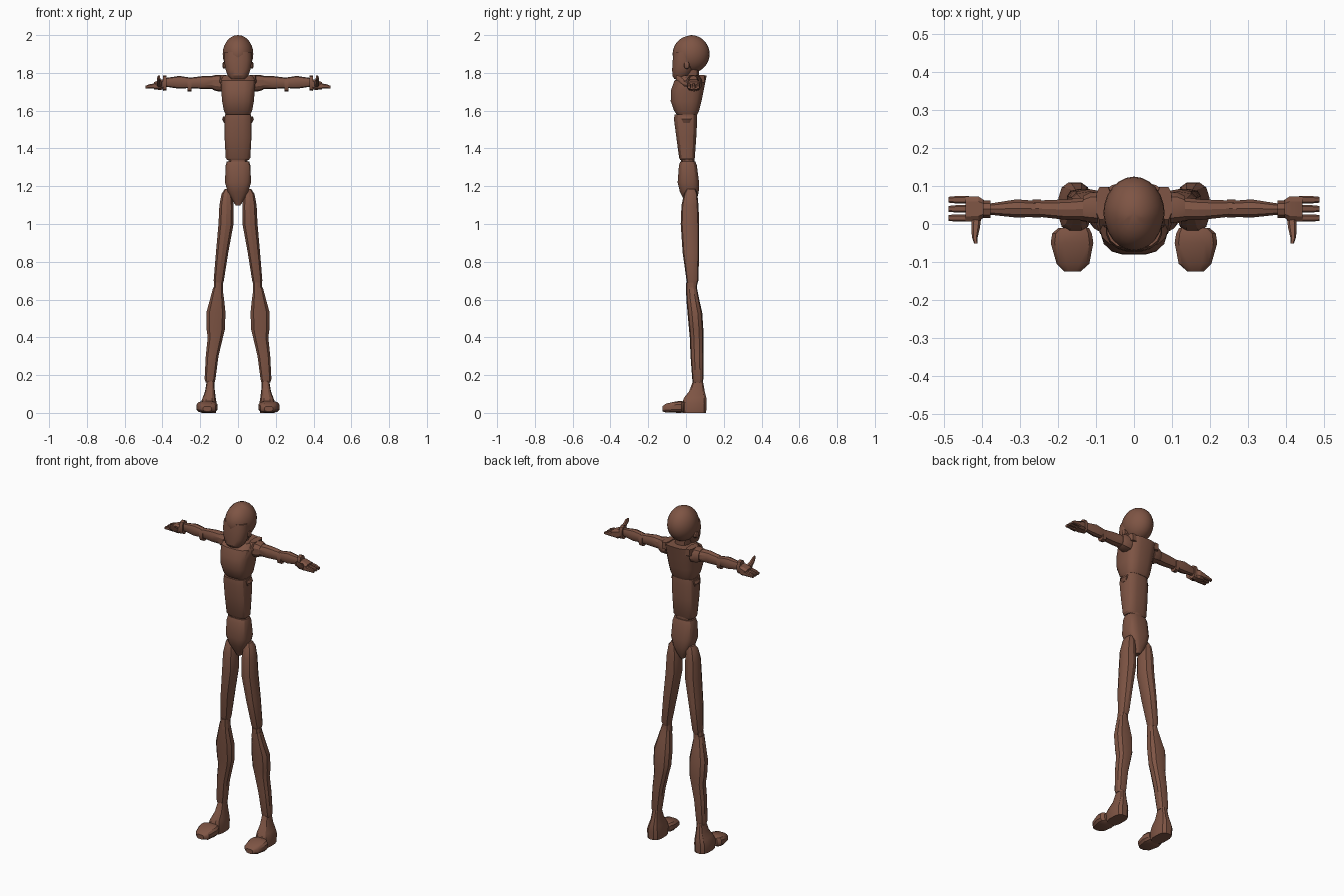
import bpy, bmesh, math
from mathutils import Vector

brown = bpy.data.materials.new("brown")
brown.diffuse_color = (0.21, 0.09, 0.058, 1)


def finish(name, bm, mirror, angle=30):
    bmesh.ops.recalc_face_normals(bm, faces=bm.faces)
    me = bpy.data.meshes.new(name)
    bm.to_mesh(me)
    bm.free()
    ob = bpy.data.objects.new(name, me)
    bpy.context.collection.objects.link(ob)
    me.materials.append(brown)
    if mirror:
        ob.modifiers.new("mirror", 'MIRROR').use_mirror_merge = False
    bpy.ops.object.select_all(action='DESELECT')
    ob.select_set(True)
    bpy.context.view_layer.objects.active = ob
    bpy.ops.object.shade_smooth_by_angle(angle=math.radians(angle))
    return ob


def loft(name, axis, sections, sides=12, power=0.8, mirror=False):
    """Skin rounded sections (t, a0, a1, b0, b1) stacked along an axis."""
    order = {'x': (0, 1, 2), 'y': (1, 0, 2), 'z': (2, 0, 1)}[axis]
    bm = bmesh.new()
    rings = []
    for t, a0, a1, b0, b1 in sections:
        ring = []
        for i in range(sides):
            u = 2 * math.pi * (i + 0.5) / sides
            c, s = math.cos(u), math.sin(u)
            p = [0, 0, 0]
            p[order[0]] = t
            p[order[1]] = (a0 + a1) / 2 + (a1 - a0) / 2 * math.copysign(abs(c) ** power, c)
            p[order[2]] = (b0 + b1) / 2 + (b1 - b0) / 2 * math.copysign(abs(s) ** power, s)
            ring.append(bm.verts.new(p))
        rings.append(ring)
    for r, q in zip(rings, rings[1:]):
        for i in range(sides):
            j = (i + 1) % sides
            bm.faces.new((r[i], r[j], q[j], q[i]))
    bm.faces.new(rings[0])
    bm.faces.new(rings[-1])
    return finish(name, bm, mirror)


# Head: cranium with a slightly recessed front half, face and ears
bm = bmesh.new()
bmesh.ops.create_uvsphere(bm, u_segments=24, v_segments=14, radius=1)
for v in bm.verts:
    k = 0.975 if v.co.y < -0.15 else 1
    v.co = Vector((v.co.x * 0.081 * k, 0.027 + v.co.y * 0.098, 1.9 + v.co.z * 0.1 * k))
finish("cranium", bm, False)
loft("face", 'z', [(1.768, -.038, .038, -.062, -.01), (1.785, -.055, .055, -.073, .02),
                   (1.82, -.068, .068, -.074, .04), (1.87, -.075, .075, -.071, .05),
                   (1.91, -.072, .072, -.066, .05)], 16)
loft("ear", 'x', [(.06, -.012, .02, 1.82, 1.86), (.078, -.01, .018, 1.822, 1.858),
                  (.082, -.004, .012, 1.83, 1.85)], 8, mirror=True)
loft("neck", 'z', [(1.74, -.04, .04, -.02, .07), (1.83, -.045, .045, -.02, .07)])

# Torso
loft("chest", 'z', [(1.58, -.066, .066, -.05, .06), (1.60, -.076, .076, -.064, .07),
                    (1.65, -.085, .085, -.082, .083), (1.71, -.09, .09, -.08, .095),
                    (1.76, -.094, .094, -.062, .105), (1.785, -.085, .085, -.02, .11)], 16, .65)
loft("shoulder_collar", 'z', [(1.75, .05, .1, -.03, .1), (1.79, .06, .1, .01, .1)], 8, .6, True)
loft("waist_core", 'z', [(1.30, -.05, .05, -.025, .045), (1.60, -.055, .055, -.04, .05)])
loft("abdomen", 'z', [(1.338, -.058, .058, -.03, .04), (1.35, -.066, .066, -.037, .047),
                      (1.46, -.072, .072, -.052, .055), (1.55, -.073, .073, -.064, .06),
                      (1.58, -.07, .07, -.062, .058)], 16, .65)
loft("side_rib", 'z', [(1.535, .06, .075, -.015, .02), (1.555, .06, .085, -.025, .03),
                       (1.57, .06, .078, -.025, .03)], 8, mirror=True)
loft("pelvis", 'z', [(1.098, -.012, .012, .0, .045), (1.13, -.034, .034, -.012, .058),
                     (1.17, -.055, .055, -.033, .068), (1.22, -.07, .07, -.045, .07),
                     (1.31, -.066, .066, -.038, .058), (1.332, -.06, .06, -.03, .05)], 16, .65)

# Legs
loft("thigh", 'z', [(.675, .082, .122, .01, .058), (.70, .074, .13, .003, .065),
                    (.85, .05, .118, -.018, .07), (1.0, .022, .105, -.028, .07),
                    (1.1, .022, .1, -.024, .066), (1.16, .03, .088, -.01, .06),
                    (1.185, .045, .07, .005, .05)], 10, mirror=True)
loft("knee", 'z', [(.63, .078, .13, .0, .06), (.69, .08, .128, .0, .056)], 10, mirror=True)
loft("shin", 'z', [(.16, .122, .172, .037, .088), (.18, .118, .178, .033, .092),
                   (.30, .102, .172, .024, .092), (.40, .078, .162, .02, .092),
                   (.44, .068, .168, .016, .092), (.53, .064, .17, .008, .086),
                   (.60, .072, .15, .002, .07), (.665, .082, .132, .0, .057)], 10, mirror=True)

# Feet
loft("foot", 'z', [(.0, .115, .195, -.02, .108), (.05, .112, .2, -.022, .111),
                   (.08, .117, .188, -.012, .109), (.115, .122, .175, .016, .1),
                   (.17, .126, .166, .037, .09)], 12, .7, True)
loft("toe_cap", 'y', [(-.125, .14, .185, .008, .035), (-.105, .117, .205, .001, .05),
                      (-.05, .106, .221, .0, .062), (-.025, .11, .217, .0, .064),
                      (-.01, .118, .2, .005, .06)], 12, .65, True)

# Arms
loft("shoulder", 'x', [(.08, .0, .085, 1.702, 1.79), (.115, .003, .085, 1.703, 1.79),
                       (.135, .008, .075, 1.712, 1.785)], 10, mirror=True)
loft("upper_arm", 'x', [(.12, .008, .072, 1.716, 1.782), (.18, .01, .066, 1.715, 1.784),
                        (.25, .018, .063, 1.718, 1.775)], 10, mirror=True)
loft("elbow", 'x', [(.245, .016, .065, 1.702, 1.775), (.268, .016, .065, 1.702, 1.775)],
     10, mirror=True)
loft("forearm", 'x', [(.26, .018, .062, 1.72, 1.776), (.31, .016, .066, 1.716, 1.784),
                      (.39, .025, .053, 1.728, 1.772)], 10, mirror=True)

# Hands: cuff, palm, three fingers and a raised thumb
loft("wrist_cuff", 'x', [(.378, .015, .063, 1.708, 1.787), (.398, .015, .063, 1.705, 1.787)],
     10, mirror=True)
loft("palm", 'x', [(.39, .02, .06, 1.715, 1.765), (.41, .006, .074, 1.708, 1.765),
                   (.445, .005, .074, 1.712, 1.752)], 8, .6, True)
for i in range(3):
    y = .006 + i * .024
    loft("finger", 'x', [(.435, y, y + .02, 1.716, 1.746), (.47, y, y + .02, 1.717, 1.74),
                         (.49, y + .002, y + .018, 1.717, 1.732)], 8, .6, True)
loft("thumb", 'y', [(.02, .402, .428, 1.72, 1.75), (-.01, .406, .43, 1.728, 1.765),
                    (-.035, .412, .428, 1.75, 1.785), (-.052, .412, .422, 1.765, 1.788)],
     8, .7, True)
